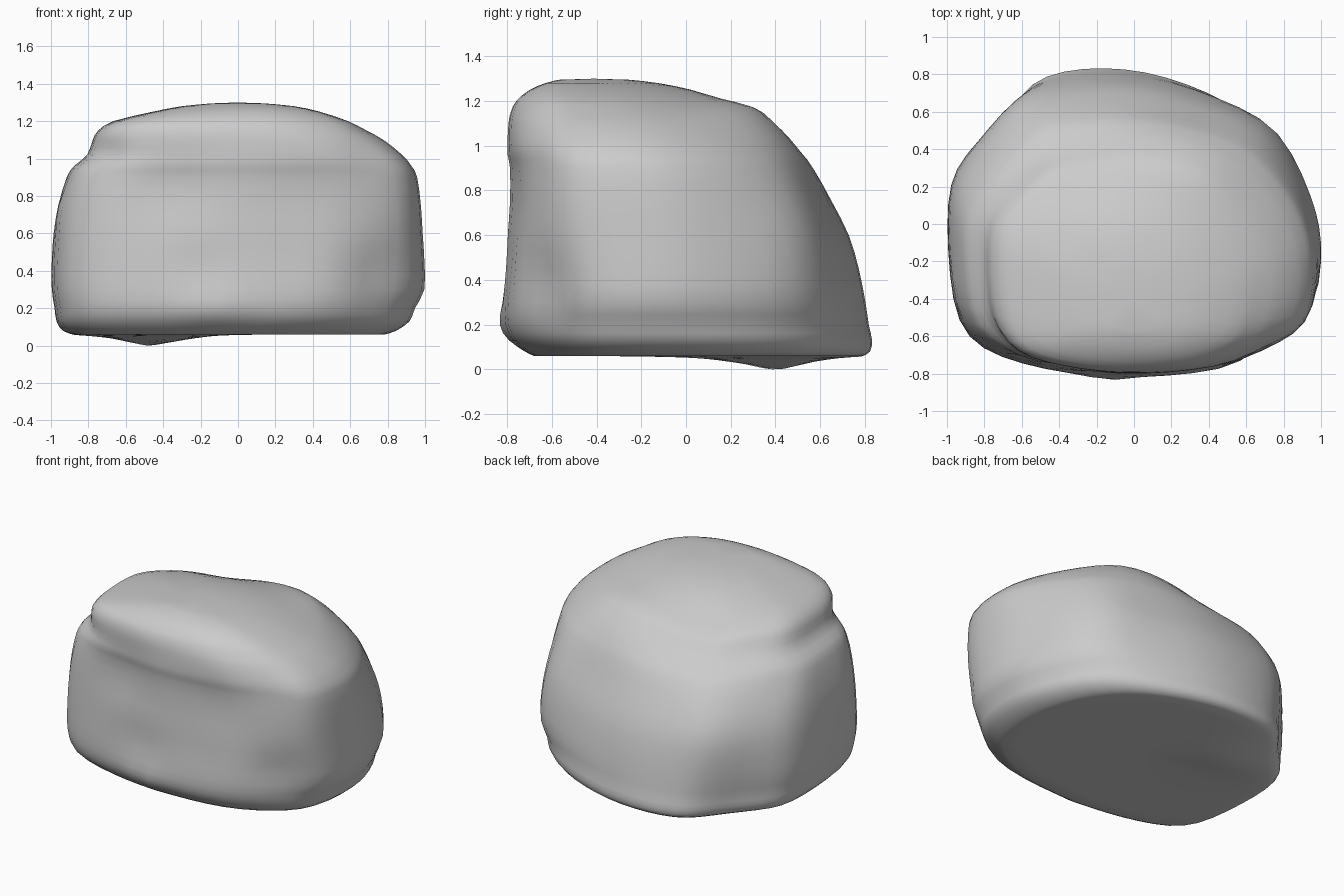
import bpy, bmesh
from math import exp
from mathutils import Vector

if "Cube" in bpy.data.objects:
    bpy.data.objects.remove(bpy.data.objects["Cube"])

# Widest outline seen from above (x, y), counter-clockwise
OUTLINE = [(1.005, -.15), (.99, .02), (.95, .16), (.85, .4), (.65, .6), (.46, .7), (.2, .8),
           (-.02, .835), (-.25, .845), (-.5, .805), (-.62, .74), (-.78, .56), (-.91, .4),
           (-.99, .27), (-1.0, .02), (-.985, -.25), (-.95, -.53), (-.82, -.66),
           (-.6, -.74), (-.35, -.79), (-.1, -.815), (.2, -.805), (.46, -.78),
           (.7, -.69), (.89, -.58), (.98, -.46)]
# Height levels: z, left, right, front, back
LEVELS = [(.06, -.88, .79, -.68, .79), (.08, -.94, .85, -.72, .825), (.13, -.975, .92, -.78, .835),
          (.2, -.985, .95, -.815, .82), (.3, -1, 1, -.82, .805), (.45, -1, 1, -.81, .775),
          (.6, -.99, .99, -.80, .73), (.75, -.965, .98, -.79, .655), (.9, -.92, .96, -.79, .575),
          (.96, -.88, .93, -.80, .53), (1.02, -.81, .88, -.80, .475), (1.1, -.78, .78, -.795, .395),
          (1.15, -.75, .69, -.785, .335), (1.2, -.67, .59, -.76, .19), (1.25, -.46, .44, -.70, .03),
          (1.28, -.3, .3, -.63, -.12), (1.295, -.14, .14, -.57, -.25)]
# Local chips and bumps: centre, radius, push
DENTS = [((-.47, .4, .05), .2, (0, 0, -.05)), ((-.45, .3, .05), .4, (0, 0, -.012)),
         ((-.15, -.81, .19), .1, (0, -.025, 0)),
         ((-.2, -.8, .42), .12, (0, .02, 0)), ((.25, -.8, .45), .18, (0, .012, 0)),
         ((-.72, -.62, 1.0), .12, (.015, .025, 0)), ((-.35, -.8, .84), .17, (0, .025, 0)),
         ((.35, -.79, .8), .2, (0, .015, 0)), ((-.93, .2, .95), .1, (.03, -.02, 0)),
         ((.75, -.7, .4), .13, (-.01, .015, 0)), ((-.97, -.35, .72), .1, (-.015, 0, 0)),
         # broad corner shaping
         ((.86, -.63, .28), .25, (-.04, .045, 0)), ((.75, -.68, 1.05), .2, (-.02, .02, 0)),
         ((-.76, .6, .03), .3, (.04, -.04, 0)), ((-.62, .55, .68), .26, (-.022, .022, 0)),
         ((-.35, .35, 1.13), .28, (0, -.02, -.05)), ((.32, .33, 1.12), .28, (.02, .025, .032)),
         ((.65, .5, .75), .25, (.02, .03, .01)), ((.76, .52, .42), .25, (.02, .025, 0))]


def spline(a, b, c, d, t):
    """Smooth curve between b and c."""
    return tuple(.5 * (2*q + (r - p)*t + (2*p - 5*q + 4*r - s)*t*t + (3*q - p - 3*r + s)*t**3)
                 for p, q, r, s in zip(a, b, c, d))


n = len(OUTLINE)
ring = [spline(OUTLINE[i-1], OUTLINE[i], OUTLINE[(i+1) % n], OUTLINE[(i+2) % n], t)
        for i in range(n) for t in (0, .5)]
m = len(ring)
# Soften kinks in the outline
for _ in range(3):
    ring = [tuple((a + 2*b + c) / 4 for a, b, c in zip(ring[i-1], ring[i], ring[(i+1) % m]))
            for i in range(m)]
last = len(LEVELS) - 1
levels = [spline(LEVELS[max(i-1, 0)], LEVELS[i], LEVELS[i+1], LEVELS[min(i+2, last)], t)
          for i in range(last) for t in (0, .5)] + [LEVELS[-1]]

bm = bmesh.new()


def add_ring(z, l, r, f, b, s=1.0):
    cx, cy, w, d = (l + r)/2, (f + b)/2, (r - l)/2 * s, (b - f)/2 * s
    return [bm.verts.new((cx + x*w, cy + (y - .015)/.825*d, z)) for x, y in ring]


# Flat underside rings, then the boulder walls and crown
rings = [add_ring(*LEVELS[0], s=s) for s in (.2, .45, .7, .88)]
rings += [add_ring(*lv) for lv in levels]
for lo, hi in zip(rings, rings[1:]):
    for i in range(m):
        j = (i + 1) % m
        bm.faces.new((lo[i], lo[j], hi[j], hi[i]))
for loop, z, flip in ((rings[0], .06, True), (rings[-1], 1.3, False)):
    c = sum((v.co for v in loop), Vector()) / m
    tip = bm.verts.new((c.x, c.y, z))
    for i in range(m):
        a, b = loop[i], loop[(i + 1) % m]
        bm.faces.new((b, a, tip) if flip else (a, b, tip))

# Weathered dents and bumps
for v in bm.verts:
    p = v.co.copy()
    for c, rad, push in DENTS:
        v.co += Vector(push) * exp(-((p - Vector(c)).length / rad)**2)

bmesh.ops.recalc_face_normals(bm, faces=bm.faces)
for f in bm.faces:
    f.smooth = True
mesh = bpy.data.meshes.new("boulder")
bm.to_mesh(mesh)
bm.free()
boulder = bpy.data.objects.new("boulder", mesh)
bpy.context.collection.objects.link(boulder)
